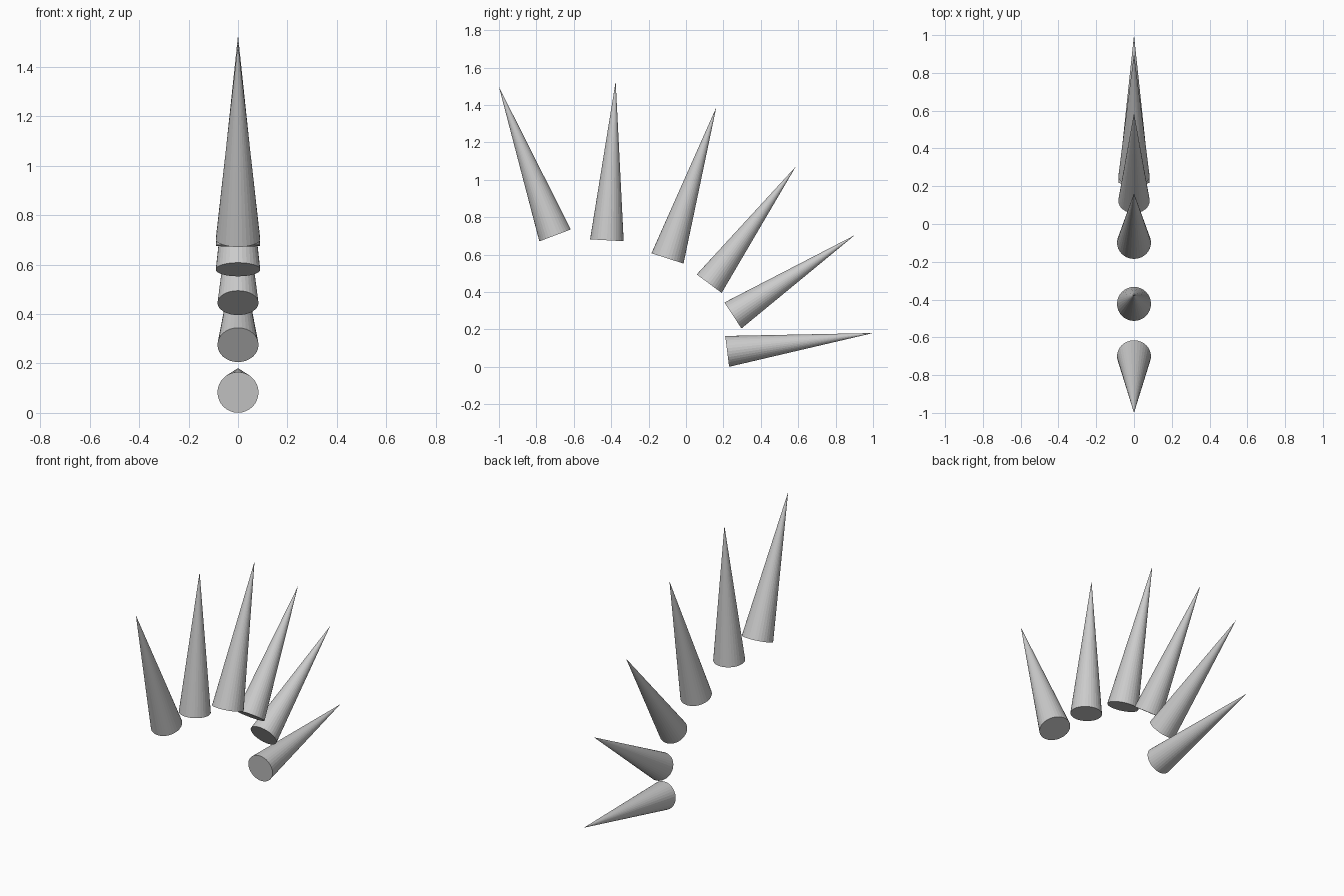
import bpy
from mathutils import Vector

if "Cube" in bpy.data.objects:
    bpy.data.objects.remove(bpy.data.objects["Cube"])

# Each spike: (base y, base z), (tip y, tip z), base radius
spikes = [
    ((-0.70, 0.703), (-1.0, 1.497), 0.09),
    ((-0.423, 0.677), (-0.376, 1.527), 0.09),
    ((-0.099, 0.580), (0.162, 1.388), 0.09),
    ((0.124, 0.445), (0.587, 1.071), 0.083),
    ((0.251, 0.275), (0.902, 0.704), 0.083),
    ((0.220, 0.083), (1.0, 0.181), 0.083),
]


def add_spike(name, base, tip, radius):
    """Capped cone from a base centre to a tip in the x = 0 plane."""
    a, b = Vector((0, *base)), Vector((0, *tip))
    axis = b - a
    bpy.ops.mesh.primitive_cone_add(
        vertices=32, radius1=radius, radius2=0, depth=axis.length,
        location=(a + b) / 2,
        rotation=axis.to_track_quat('Z', 'X').to_euler())
    bpy.context.object.name = name


# Fan of spikes along the curved back
for i, (base, tip, radius) in enumerate(spikes, 1):
    add_spike(f"back_spike_{i}", base, tip, radius)
